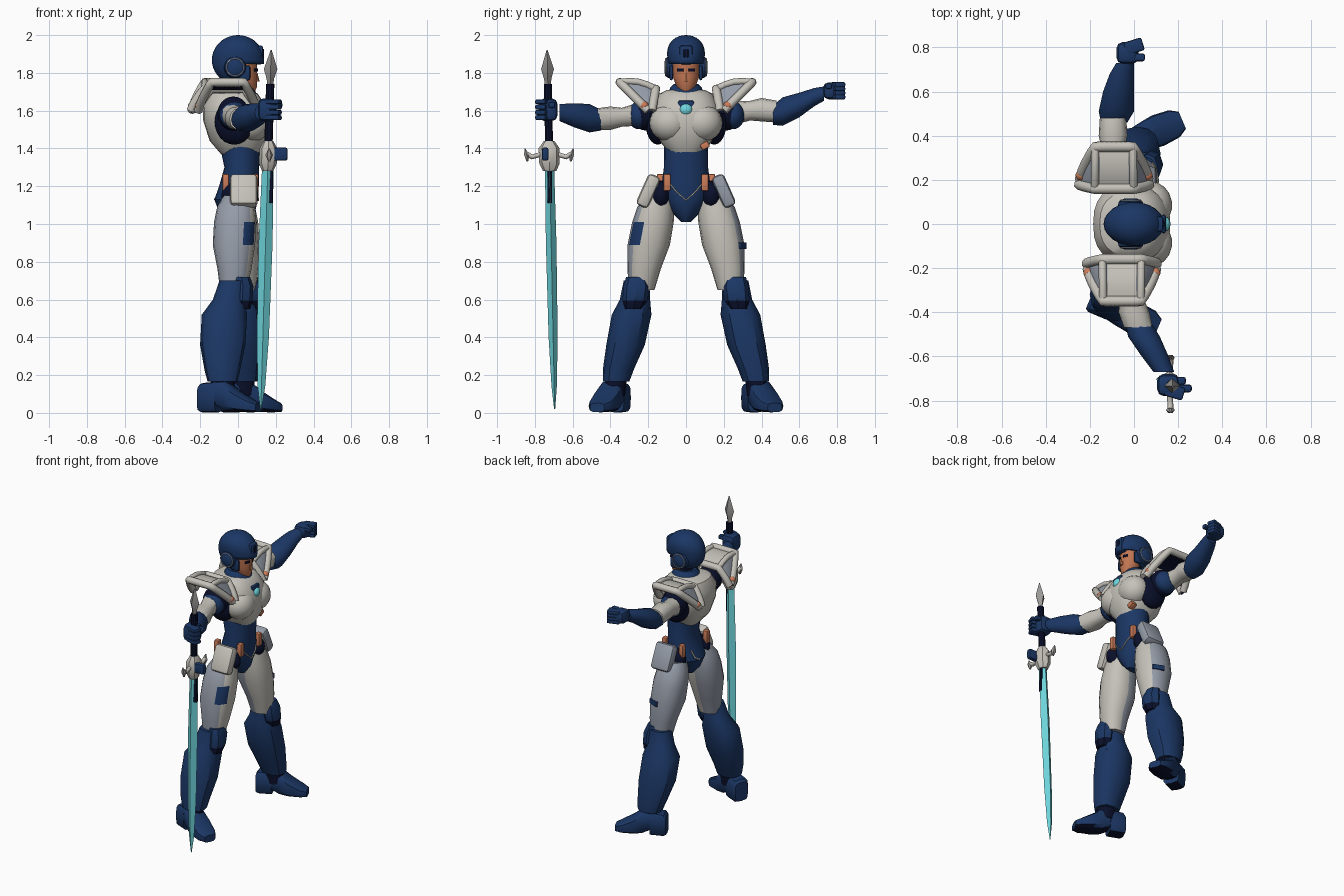
import bpy, bmesh, math
from mathutils import Vector, Matrix

cube = bpy.data.objects.get("Cube")
if cube:
    bpy.data.objects.remove(cube)

def material(name, r, g, b):
    m = bpy.data.materials.new(name)
    m.use_nodes = True
    m.diffuse_color = (r, g, b, 1)
    m.node_tree.nodes["Principled BSDF"].inputs["Base Color"].default_value = (r, g, b, 1)
    return m

BLUE = material("armour blue", .011, .038, .13)
NAVY = material("dark navy", .003, .005, .024)
LIGHT = material("warm light grey", .56, .54, .49)
COOL = material("cool grey", .3, .33, .39)
CYAN = material("cyan glow", .16, .68, .73)
SKIN = material("skin", .53, .18, .085)
ORANGE = material("orange trim", .6, .2, .1)
STEEL = material("steel", .33, .32, .31)

def finish(name, bm, mats, rule=None, angle=35):
    bmesh.ops.recalc_face_normals(bm, faces=bm.faces)
    for f in bm.faces:
        if rule:
            f.material_index = rule(f.normal, f.calc_center_median())
    me = bpy.data.meshes.new(name)
    bm.to_mesh(me)
    bm.free()
    for m in mats:
        me.materials.append(m)
    me.shade_smooth()
    me.set_sharp_from_angle(angle=math.radians(angle))
    ob = bpy.data.objects.new(name, me)
    bpy.context.collection.objects.link(ob)
    return ob

def loft(name, mats, axis, rings, n=16, power=1, rule=None):
    """Skin rings of (centre x, y, z, half size, half size) stacked along an axis."""
    u, v = {"x": (1, 2), "y": (0, 2), "z": (0, 1)}[axis]
    bm = bmesh.new()
    loops = []
    for x, y, z, a, b in rings:
        loops.append([])
        for i in range(n):
            co = Vector((x, y, z))
            c, s = math.cos(math.tau * i / n), math.sin(math.tau * i / n)
            co[u] += a * math.copysign(abs(c) ** power, c)
            co[v] += b * math.copysign(abs(s) ** power, s)
            loops[-1].append(bm.verts.new(co))
    for p, q in zip(loops, loops[1:]):
        for i in range(n):
            j = (i + 1) % n
            bm.faces.new((p[i], p[j], q[j], q[i]))
    bm.faces.new(loops[0])
    bm.faces.new(loops[-1])
    return finish(name, bm, mats, rule)

def ball(name, mat, loc, size):
    bm = bmesh.new()
    bmesh.ops.create_uvsphere(bm, u_segments=18, v_segments=12, radius=1)
    bm.transform(Matrix.Translation(loc) @ Matrix.Diagonal((*size, 1)))
    return finish(name, bm, [mat], angle=60)

def box(name, mat, loc, size, bevel=.012, tilt=0, turn=0):
    bm = bmesh.new()
    bmesh.ops.create_cube(bm, size=1)
    bm.transform(Matrix.Diagonal((*size, 1)))
    bmesh.ops.bevel(bm, geom=bm.edges[:], offset=bevel, segments=2, affect='EDGES', profile=.5)
    bm.transform(Matrix.Translation(loc) @ Matrix.Rotation(turn, 4, 'Z') @ Matrix.Rotation(tilt, 4, 'X'))
    return finish(name, bm, [mat])

def tube(name, mat, points, radius):
    cu = bpy.data.curves.new(name, 'CURVE')
    cu.dimensions = '3D'
    cu.bevel_depth, cu.bevel_resolution, cu.use_fill_caps = radius, 2, True
    sp = cu.splines.new('POLY')
    sp.points.add(len(points) - 1)
    for p, co in zip(sp.points, points):
        p.co = (*co, 1)
    cu.materials.append(mat)
    bpy.context.collection.objects.link(bpy.data.objects.new(name, cu))

# Torso, waist and collar
loft("chest", [LIGHT], "z", [
    (.01, 0, 1.37, .1, .085), (0, 0, 1.44, .15, .14), (-.01, 0, 1.55, .175, .175),
    (-.02, 0, 1.63, .165, .175), (-.025, 0, 1.69, .13, .14), (-.02, 0, 1.71, .09, .1)], 24, .8)
loft("waist", [BLUE], "z", [
    (.01, 0, 1.43, .11, .115), (.02, 0, 1.3, .092, .117), (.005, 0, 1.2, .105, .13),
    (-.01, 0, 1.13, .115, .125), (-.005, 0, 1.06, .095, .075), (0, 0, 1.01, .055, .025)], 20)
tube("waist_line", LIGHT, [(.08, -.09, 1.22), (.104, -.05, 1.17), (.107, 0, 1.125), (.104, .05, 1.17), (.08, .09, 1.22)], .004)
tube("back_line", LIGHT, [(-.092, .07, 1.2), (-.108, .055, 1.15), (-.122, .02, 1.13)], .006)
loft("collar", [BLUE], "z", [(0, 0, 1.66, .11, .1), (0, 0, 1.72, .085, .085), (0, 0, 1.74, .07, .065)])
loft("neck", [NAVY], "z", [(0, 0, 1.7, .05, .05), (0, 0, 1.8, .05, .05)])
ball("chest_gem", CYAN, (.14, 0, 1.605), (.025, .034, .032))
box("gem_mount", BLUE, (.125, 0, 1.63), (.04, .085, .05))
ball("sternum_plate", LIGHT, (.075, 0, 1.44), (.06, .06, .078))
box("chest_vent", ORANGE, (.1, .1, 1.415), (.04, .045, .035), .006, .5)

# Head
loft("face", [SKIN], "z", [
    (.062, 0, 1.695, .025, .025), (.045, 0, 1.725, .055, .05), (.03, 0, 1.78, .072, .07), (.02, 0, 1.86, .08, .075)])
loft("nose", [SKIN], "z", [(.1, 0, 1.755, .014, .012), (.098, 0, 1.8, .005, .006)], 6)
bm = bmesh.new()
bmesh.ops.create_uvsphere(bm, u_segments=24, v_segments=20, radius=1)
for v in bm.verts:
    v.co.y *= 1 + .3 * max(v.co.z, 0)
bm.transform(Matrix.Translation((0, 0, 1.868)) @ Matrix.Diagonal((.138, .096, .132, 1)))
hole = [f for f in bm.faces if f.calc_center_median().z < (1.84 if f.calc_center_median().x > .04 else 1.76)]
bmesh.ops.delete(bm, geom=hole, context='FACES')
finish("helmet", bm, [BLUE], angle=50).modifiers.new("thickness", 'SOLIDIFY').thickness = .015
box("helmet_crest", BLUE, (.098, 0, 1.895), (.07, .07, .1))
box("crest_jewel", NAVY, (.134, 0, 1.905), (.008, .024, .045), .003)
for s in (-1, 1):
    side = "left" if s > 0 else "right"
    loft(side + "_ear_disc", [BLUE], "y", [(-.015, s * .07, 1.83, .06, .06), (-.015, s * .1, 1.83, .055, .055),
                                           (-.015, s * .115, 1.83, .03, .03)], 20)
    tube(side + "_ear_ring", COOL, [(-.015 + .046 * math.cos(k * math.tau / 20), s * .106,
                                     1.83 + .046 * math.sin(k * math.tau / 20)) for k in range(21)], .004)
    box(side + "_cheek_guard", BLUE, (.035, s * .078, 1.8), (.06, .02, .08))
    box(side + "_eye", NAVY, (.096, s * .03, 1.815), (.008, .036, .016), .002, turn=s * .45)

    # Chest sides and shoulder armour
    ball(side + "_breast_plate", LIGHT, (.075, s * .085, 1.535), (.098, .108, .1))
    ball(side + "_armhole", NAVY, (-.02, s * .15, 1.54), (.105, .065, .12))
    cx = -.09 if s > 0 else -.055
    ball(side + "_shoulder", NAVY, (cx + .03, s * .215, 1.585), (.085, .075, .09))
    ball(side + "_shoulder_sleeve", BLUE, (cx + .035, s * .25, 1.575), (.076, .06, .073))

    def arch(t, v):
        """Point on the shoulder plate: t runs back to front, v from neck to arm."""
        end = min(t, 1 - t) / .3
        w = min(end, 1) ** .75
        x = math.copysign(1 - .45 * end if end < 1 else abs(.5 - t) * 2.75, .5 - t)
        outer = Vector((cx + .155 * x, s * (.2 + .15 * w), 1.6 + .15 * w))
        inner = Vector((cx + .16 * x, s * (.18 - .02 * w), 1.6 + .115 * w))
        return inner.lerp(outer, v) + Vector((0, 0, .02 * w * math.sin(math.pi * v)))

    def shell(name, drop, mats, rule):
        bm = bmesh.new()
        grid = [[bm.verts.new(arch(i / 20, j / 4) - Vector((0, 0, drop))) for j in range(5)] for i in range(21)]
        for p, q in zip(grid, grid[1:]):
            for j in range(4):
                bm.faces.new((p[j], q[j], q[j + 1], p[j + 1]))
        finish(name, bm, mats, rule)

    shell(side + "_shoulder_shell", 0, [LIGHT, COOL], lambda n, c: int(abs(c.x - cx) > .075))
    shell(side + "_shoulder_lining", .016, [NAVY], None)
    for label, v in (("inner", 0), ("outer", 1)):
        tube(f"{side}_shoulder_{label}_rim", LIGHT, [arch(i / 20, v) for i in range(21)], .024)
    for k in (.3, .7):
        tube(side + "_shoulder_rib", LIGHT, [arch(k, j / 4) for j in range(5)], .018)
    for k in (.03, .97):
        ball(side + "_shoulder_stud", ORANGE, arch(k, .5) + Vector((0, s * .02, 0)), (.024, .024, .022))

    # Hips
    box(side + "_hip_plate", LIGHT if s < 0 else COOL, (.03, s * .2, 1.175), (.145, .07, .18), .022, s * .42)
    ball(side + "_hip_joint", NAVY, (.01, s * .135, 1.15), (.1, .055, .08))
    for x, y in ((.09, .1), (-.065, .135)):
        box(side + "_hip_clip", ORANGE, (x, s * y, 1.22), (.035, .038, .09), .008)

    # Legs, the left one a little forward
    def ring(z, x, y, a, b):
        return (x + s * .055 * (1.1 - z), s * y, z, a, b)

    def thigh_colour(n, c):
        out = n.y * s
        if s < 0 and .89 < c.z < 1 and .4 < out < .95 and n.x > 0:
            return 2
        return int(n.x < .62 and out > -.3 or n.x < .1)

    loft(side + "_thigh", [LIGHT, COOL, BLUE], "z", [
        ring(1.15, 0, .14, .08, .07), ring(1.09, -.01, .16, .1, .098), ring(1.01, -.01, .175, .112, .11),
        ring(.89, -.01, .197, .112, .112), ring(.76, 0, .222, .09, .088), ring(.65, 0, .235, .07, .068)],
        16, .9, thigh_colour)
    loft(side + "_boot", [BLUE], "z", [
        ring(.7, -.005, .262, .072, .068), ring(.6, -.02, .27, .085, .08), ring(.52, -.04, .288, .12, .105),
        ring(.36, -.04, .32, .12, .102), ring(.23, -.035, .358, .095, .082), ring(.165, -.03, .37, .08, .07)], 12, .85)
    loft(side + "_knee_guard", [BLUE, NAVY], "z", [
        ring(.72, .04, .262, .045, .055), ring(.67, .05, .262, .055, .07), ring(.595, .05, .27, .055, .066),
        ring(.55, .045, .28, .05, .05)], 8, 1, lambda n, c: int(c.z < .59))
    loft(side + "_ankle", [NAVY], "z", [ring(.2, -.03, .37, .065, .058), ring(.09, -.03, .378, .065, .055)])
    heel = loft(side + "_heel", [BLUE, NAVY], "x", [
        (-.135, 0, .075, .048, .065), (-.12, 0, .08, .058, .078), (-.03, 0, .085, .058, .082)], 12, .5,
        lambda n, c: int(n.z < -.8))
    toe = loft(side + "_toe_cap", [BLUE, NAVY], "x", [
        (-.04, 0, .105, .055, .065), (.02, 0, .09, .066, .08), (.08, 0, .062, .074, .058),
        (.16, 0, .037, .066, .034), (.2, 0, .028, .042, .024)], 12, .6, lambda n, c: int(n.z < -.8))
    for ob in (heel, toe):
        ob.location = (-.02 + s * .055, s * .392, 0)
        ob.rotation_euler.z = s * math.radians(23)
box("left_thigh_mark", BLUE, (.045, .297, .885), (.08, .02, .035), .004, turn=-.4)

# Arms
loft("left_upper_arm", [LIGHT], "y", [
    (-.085, .27, 1.59, .06, .06), (-.095, .34, 1.6, .052, .052), (-.095, .4, 1.605, .065, .062), (-.095, .48, 1.595, .06, .058)], 12, .85)
loft("left_forearm", [BLUE], "y", [
    (-.09, .46, 1.575, .06, .05), (-.08, .51, 1.595, .08, .075), (-.07, .6, 1.63, .07, .065),
    (-.055, .68, 1.672, .055, .048), (-.04, .73, 1.69, .04, .038)], 12)
loft("right_upper_arm", [LIGHT], "y", [
    (-.03, -.26, 1.58, .06, .06), (-.01, -.34, 1.565, .055, .05), (0, -.4, 1.56, .07, .062), (.02, -.47, 1.555, .065, .058)], 12, .85)
loft("right_forearm", [BLUE], "y", [
    (.02, -.45, 1.55, .06, .055), (.045, -.51, 1.56, .072, .075), (.09, -.59, 1.575, .062, .064), (.135, -.67, 1.59, .047, .045)], 12)
for side, (x, y, z), s in (("left", (-.02, .775, 1.705), 1), ("right", (.165, -.73, 1.605), -1)):
    box(side + "_palm", BLUE, (x - .01, y, z), (.1, .1, .09 if s > 0 else .12), .03)
    for k in range(4):
        dz = (k - 1.5) * (.022 if s > 0 else .028)
        box(side + "_finger", BLUE, (x + .02, y + s * .03, z + dz), (.085, .06, .026), .009, turn=s * .3)
    box(side + "_thumb", BLUE, (x + .045, y - s * .02, z + .025), (.05, .035, .03), .01)

# Sword held upright, leaning slightly
def along(z, a, b):
    return (.12 + .029 * z, -.695 - .021 * z, z, a, b)

loft("blade", [CYAN], "z", [along(.02, .003, .003), along(.14, .02, .014), along(.4, .032, .024),
                           along(.9, .037, .028), along(1.32, .03, .024)], 4)
box("blade_root", NAVY, (.172, -.722, 1.2), (.026, .024, .18), .004)
loft("guard_hub", [LIGHT], "z", [along(1.28, .03, .035), along(1.32, .047, .054), along(1.4, .047, .056), along(1.44, .025, .028)], 8)
box("guard_block", BLUE, (.215, -.745, 1.37), (.095, .035, .07))
for s in (-1, 1):
    tube("guard_arm", LIGHT, [(.16, -.725 + s * .04, 1.37), (.165, -.725 + s * .09, 1.355), (.165, -.725 + s * .115, 1.37)], .013)
    loft("guard_spike", [STEEL], "z", [(.165, -.725 + s * .115, 1.33, .005, .005), (.165, -.725 + s * .118, 1.365, .02, .016),
                                       (.165, -.725 + s * .128, 1.4, .003, .003)], 6)
loft("grip", [NAVY], "z", [along(1.43, .022, .022), along(1.74, .022, .022)], 10)
loft("pommel_spike", [STEEL], "z", [along(1.74, .016, .016), along(1.77, .02, .02), along(1.82, .036, .034), along(1.92, .003, .003)], 4)
